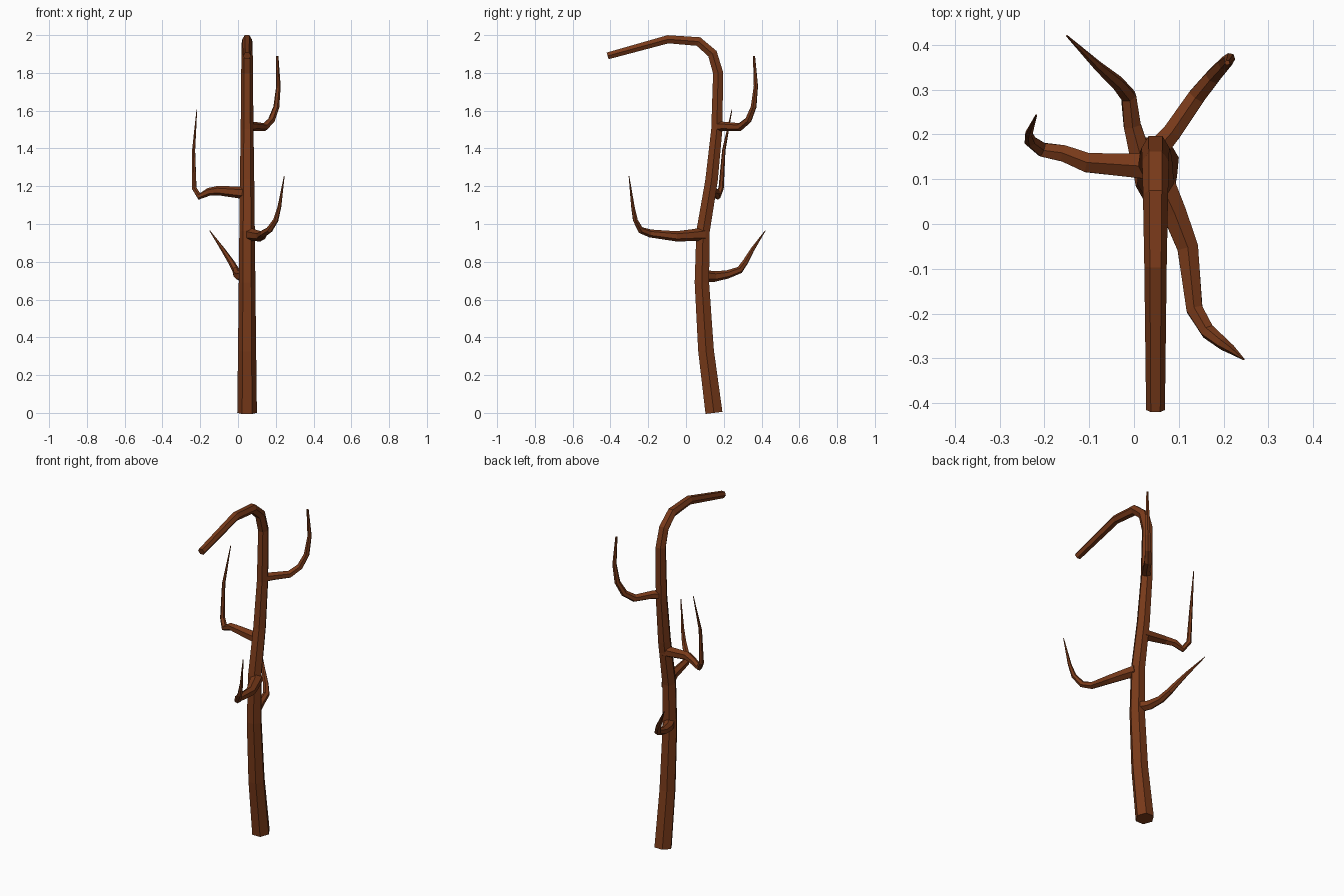
import bpy, bmesh, math
from mathutils import Vector

bark = bpy.data.materials.new("bark")
bark.diffuse_color = (0.19, 0.042, 0.01, 1)


def limb(name, pts, ref=(0, 0, 1), sides=6):
    """Flat-faced tapered tube through (x, y, z, radius) points."""
    path = [Vector(p[:3]) for p in pts]
    ref = Vector(ref)
    bm = bmesh.new()
    rings = []
    for i, p in enumerate(path):
        d0 = (p - path[max(i - 1, 0)]).normalized()
        d1 = (path[min(i + 1, len(path) - 1)] - p).normalized()
        t = (d0 + d1).normalized()
        u = (ref - t * ref.dot(t)).normalized()
        v = t.cross(u)
        ref = u
        ring = []
        for k in range(sides):
            a = math.tau * k / sides
            ring.append(bm.verts.new(p + (u * math.cos(a) + v * math.sin(a)) * pts[i][3]))
        rings.append(ring)
    for a, b in zip(rings, rings[1:]):
        for k in range(sides):
            n = (k + 1) % sides
            bm.faces.new((a[k], a[n], b[n], b[k]))
    bm.faces.new(rings[0][::-1])
    bm.faces.new(rings[-1])
    bmesh.ops.recalc_face_normals(bm, faces=bm.faces)
    me = bpy.data.meshes.new(name)
    bm.to_mesh(me)
    bm.free()
    me.materials.append(bark)
    ob = bpy.data.objects.new(name, me)
    bpy.context.collection.objects.link(ob)
    return ob


# Trunk, bending over to the front at the top
trunk = [(0.148, 0, 0.052), (0.106, 0.33, 0.048), (0.084, 0.69, 0.044),
         (0.09, 0.96, 0.041), (0.135, 1.23, 0.038), (0.163, 1.5, 0.034),
         (0.17, 1.8, 0.031), (0.14, 1.902, 0.030), (0.066, 1.966, 0.028),
         (-0.095, 1.978, 0.025), (-0.415, 1.89, 0.021)]
limb("trunk", [(0.048, y, z, r) for y, z, r in trunk], ref=(1, 0, 0))

# Upper branch, back right
limb("upper_branch", [
    (0.05, 0.165, 1.515, 0.028), (0.085, 0.205, 1.517, 0.024),
    (0.14, 0.285, 1.513, 0.022), (0.177, 0.33, 1.55, 0.019),
    (0.203, 0.358, 1.62, 0.016), (0.214, 0.37, 1.73, 0.012),
    (0.208, 0.36, 1.89, 0.006)])

# Left branch
limb("left_branch", [
    (0.05, 0.128, 1.165, 0.034), (0.005, 0.13, 1.167, 0.031),
    (-0.105, 0.137, 1.177, 0.025), (-0.155, 0.157, 1.17, 0.021),
    (-0.205, 0.166, 1.146, 0.018), (-0.232, 0.186, 1.19, 0.014),
    (-0.235, 0.2, 1.39, 0.009), (-0.218, 0.243, 1.605, 0.002)])

# Front right branch
limb("front_branch", [
    (0.06, 0.09, 0.945, 0.036), (0.09, 0.025, 0.94, 0.031),
    (0.12, -0.053, 0.935, 0.027), (0.135, -0.19, 0.95, 0.021),
    (0.165, -0.24, 0.968, 0.018), (0.2, -0.268, 1.02, 0.014),
    (0.219, -0.281, 1.09, 0.010), (0.245, -0.302, 1.255, 0.002)])

# Low back branch
limb("low_branch", [
    (0.045, 0.09, 0.725, 0.034), (0.015, 0.15, 0.722, 0.028),
    (-0.004, 0.22, 0.733, 0.022), (-0.012, 0.285, 0.757, 0.019),
    (-0.037, 0.315, 0.80, 0.016), (-0.08, 0.352, 0.865, 0.011),
    (-0.15, 0.42, 0.965, 0.002)])
